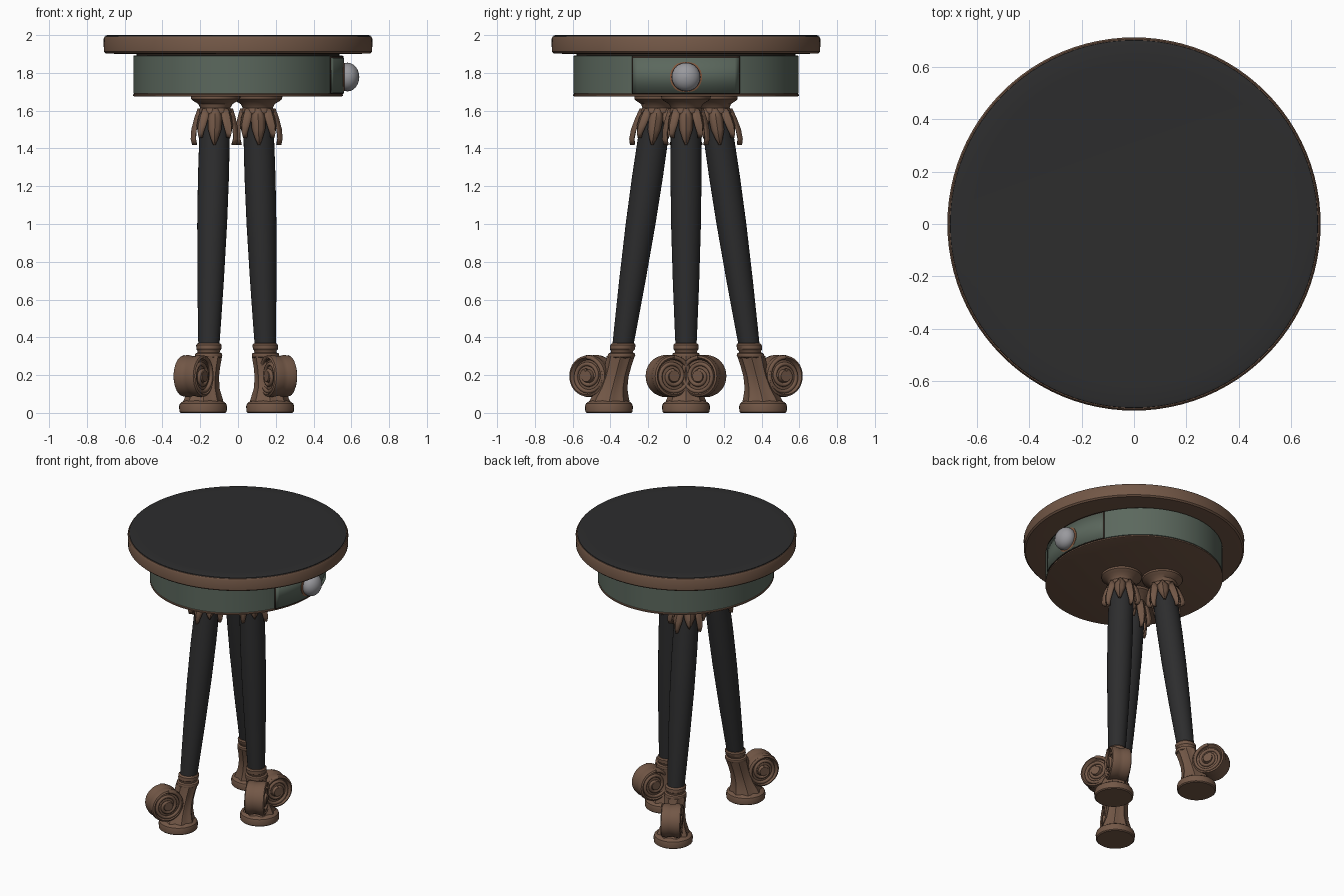
import bpy, bmesh, math
from mathutils import Vector, Matrix

cube = bpy.data.objects.get("Cube")
if cube:
    bpy.data.objects.remove(cube, do_unlink=True)


def material(name, r, g, b):
    m = bpy.data.materials.new(name)
    m.use_nodes = True
    m.diffuse_color = (r, g, b, 1)
    m.node_tree.nodes["Principled BSDF"].inputs["Base Color"].default_value = (r, g, b, 1)
    return m


BROWN = material("worn bronze", .17, .096, .062)
BLACK = material("black lacquer", .026, .026, .027)
GREEN = material("sage green", .105, .138, .11)
STEEL = material("grey metal", .32, .32, .34)
SEAM = material("dark seam", .022, .015, .011)
COPPER = material("copper", .23, .10, .05)

made = []


def finish(name, bm, mat, thickness=0):
    bmesh.ops.recalc_face_normals(bm, faces=bm.faces)
    mesh = bpy.data.meshes.new(name)
    bm.to_mesh(mesh)
    bm.free()
    mesh.materials.append(mat)
    ob = bpy.data.objects.new(name, mesh)
    bpy.context.collection.objects.link(ob)
    if thickness:
        mod = ob.modifiers.new("thickness", "SOLIDIFY")
        mod.thickness = thickness
        mod.offset = 0
    made.append(ob)
    return ob


def lathe(name, profile, mat, centre=lambda z: (0, 0), seg=32, ellipse=(1, 1), flute=0):
    """Stack rings of (radius, height), each centred by a function of height."""
    bm = bmesh.new()
    rings = []
    for r, z in profile:
        cx, cy = centre(z)
        ring = []
        for i in range(seg):
            a = math.tau * i / seg
            rr = r * (1 + flute * math.cos(8 * a))
            ring.append(bm.verts.new((cx + rr * ellipse[0] * math.cos(a),
                                      cy + rr * ellipse[1] * math.sin(a), z)))
        rings.append(ring)
    for lo, hi in zip(rings, rings[1:]):
        for i in range(seg):
            j = (i + 1) % seg
            bm.faces.new((lo[i], lo[j], hi[j], hi[i]))
    bm.faces.new(rings[0])
    bm.faces.new(rings[-1])
    return finish(name, bm, mat)


# Table top
lathe("top_rim", [(.62, 1.9), (.70, 1.903), (.71, 1.912), (.712, 1.98), (.706, 1.992), (.69, 1.993)],
      BROWN, seg=96)
lathe("top_surface", [(.69, 1.985), (.703, 1.988), (.701, 1.997), (.69, 2.0), (.62, 1.999)], BLACK, seg=96)

# Oval apron under the top
OVAL = (.555, .597)
lathe("apron_body", [(.99, 1.69), (.998, 1.692), (.998, 1.89), (.99, 1.892)], GREEN, seg=96, ellipse=OVAL)
lathe("apron_neck", [(.97, 1.88), (.97, 1.905)], SEAM, seg=96, ellipse=OVAL)
lathe("apron_base", [(.985, 1.675), (1.0, 1.678), (1.0, 1.686), (.985, 1.692)], BROWN, seg=96, ellipse=OVAL)


def curved_panel(name, half_angle, z0, z1, scale, mat):
    bm = bmesh.new()
    steps = 24
    cols = []
    for i in range(steps + 1):
        a = half_angle * (2 * i / steps - 1)
        x, y = scale * OVAL[0] * math.cos(a), scale * OVAL[1] * math.sin(a)
        cols.append([bm.verts.new((x, y, z)) for z in (z0, z1)])
    for p, q in zip(cols, cols[1:]):
        bm.faces.new((p[0], q[0], q[1], p[1]))
    return finish(name, bm, mat, .005)


# Drawer with its dark gap and round knob
curved_panel("drawer_gap", math.radians(28.6), 1.688, 1.89, 1.0, SEAM)
curved_panel("drawer_front", math.radians(27.7), 1.694, 1.88, 1.006, GREEN)


def knob_part(name, profile, mat):
    ob = lathe(name, profile, mat)
    ob.data.transform(Matrix.Translation((.55, 0, 1.778)) @ Matrix.Rotation(math.pi / 2, 4, "Y"))


knob_part("knob_plate", [(.085, 0), (.085, .009), (.07, .014)], COPPER)
knob_part("knob", [(.04, 0)] + [(max(.001, .076 * math.sin(t * math.pi / 12)),
          .025 - .062 * math.cos(t * math.pi / 12) + .005) for t in range(2, 13)], STEEL)


# Scroll on a foot, standing in the plane of its outward direction
def scroll(name, foot, angle):
    place = (Matrix.Translation((foot[0], foot[1], .195)) @ Matrix.Rotation(angle, 4, "Z")
             @ Matrix.Translation((.1, 0, 0)) @ Matrix.Rotation(math.pi / 2, 4, "X"))
    half = [(.03, .07), (.036, .05), (.085, .045), (.098, .066), (.108, .06), (.112, .035), (.106, .01)]
    body = lathe(name, [(r, -h) for r, h in half] + [(r, h) for r, h in reversed(half)], BROWN)
    body.data.transform(place)
    for side in (-1, 1):
        curve = bpy.data.curves.new(name + "_spiral", "CURVE")
        curve.dimensions = "3D"
        curve.bevel_depth = .011
        curve.bevel_resolution = 2
        curve.use_fill_caps = True
        line = curve.splines.new("POLY")
        n = 48
        line.points.add(n)
        for i, p in enumerate(line.points):
            t = i / n
            a = math.pi / 2 + t * 2 * math.tau
            r = .1 - .072 * t
            p.co = (r * math.cos(a), r * math.sin(a), side * (.06 - .012 * math.sin(math.pi * t)), 1)
        curve.materials.append(BROWN)
        ob = bpy.data.objects.new(name + "_spiral", curve)
        ob.matrix_world = place
        bpy.context.collection.objects.link(ob)


# Pointed leaves hanging round a capital
def leaves(name, centre):
    rows = [(1.61, .076, .02), (1.56, .092, .036), (1.5, .106, .033), (1.45, .108, .016), (1.42, .1, .003)]
    bm = bmesh.new()
    for k in range(8):
        a = math.tau * k / 8
        out, across = Vector((math.cos(a), math.sin(a), 0)), Vector((-math.sin(a), math.cos(a), 0))
        grid = []
        for z, r, w in rows:
            if k % 2:
                z = 1.61 - (1.61 - z) * .8
            mid = Vector((*centre(z), z))
            grid.append([bm.verts.new(mid + out * (r + lift) + across * w * s)
                         for s, lift in ((-1, -.008), (-.5, .004), (0, .014), (.5, .004), (1, -.008))])
        for p, q in zip(grid, grid[1:]):
            for i in range(4):
                bm.faces.new((p[i], p[i + 1], q[i + 1], q[i]))
    finish(name, bm, BROWN, .008)


def leg(name, top, ankle, foot, scroll_angles):
    def shaft(z):
        t = (z - .33) / (1.62 - .33)
        return [a + (b - a) * t for a, b in zip(ankle, top)]

    def stalk(z):
        t = max(0, min(1, (z - .06) / .27))
        return [a + (b - a) * t for a, b in zip(foot, ankle)]

    lathe(name + "_shaft", [(.055, .34), (.06, .45), (.07, .7), (.079, 1.0), (.082, 1.25), (.08, 1.6)],
          BLACK, shaft)
    lathe(name + "_capital", [(.075, 1.56), (.088, 1.59), (.085, 1.605), (.08, 1.615), (.09, 1.635),
                              (.115, 1.65), (.13, 1.662), (.132, 1.68)], BROWN, shaft)
    leaves(name + "_leaves", shaft)
    lathe(name + "_collar", [(.055, .285), (.07, .295), (.073, .305), (.07, .315), (.058, .32), (.06, .33),
                             (.066, .337), (.067, .36), (.06, .368), (.05, .37)], BROWN, shaft)
    lathe(name + "_stalk", [(.105, .05), (.092, .085), (.075, .13), (.066, .19), (.066, .24), (.07, .3)],
          BROWN, stalk, flute=.06)
    lathe(name + "_base", [(.118, 0), (.125, .006), (.127, .035), (.122, .05), (.108, .06), (.09, .066)],
          BROWN, lambda z: foot)
    for i, angle in enumerate(scroll_angles):
        scroll(f"{name}_scroll_{i + 1}", foot, math.radians(angle))


# Three legs: one under the drawer with twin scrolls, two splayed to the sides
leg("drawer_leg", (.105, 0), (.145, 0), (.17, 0), (-65, 65))
for side, label in ((-1, "front_leg"), (1, "back_leg")):
    leg(label, (-.12, side * .15), (-.155, side * .338), (-.185, side * .408), (side * 120,))

# Smooth shading with crisp edges
bpy.ops.object.select_all(action="DESELECT")
for ob in made:
    ob.select_set(True)
bpy.context.view_layer.objects.active = made[0]
bpy.ops.object.shade_smooth_by_angle(angle=math.radians(35))
